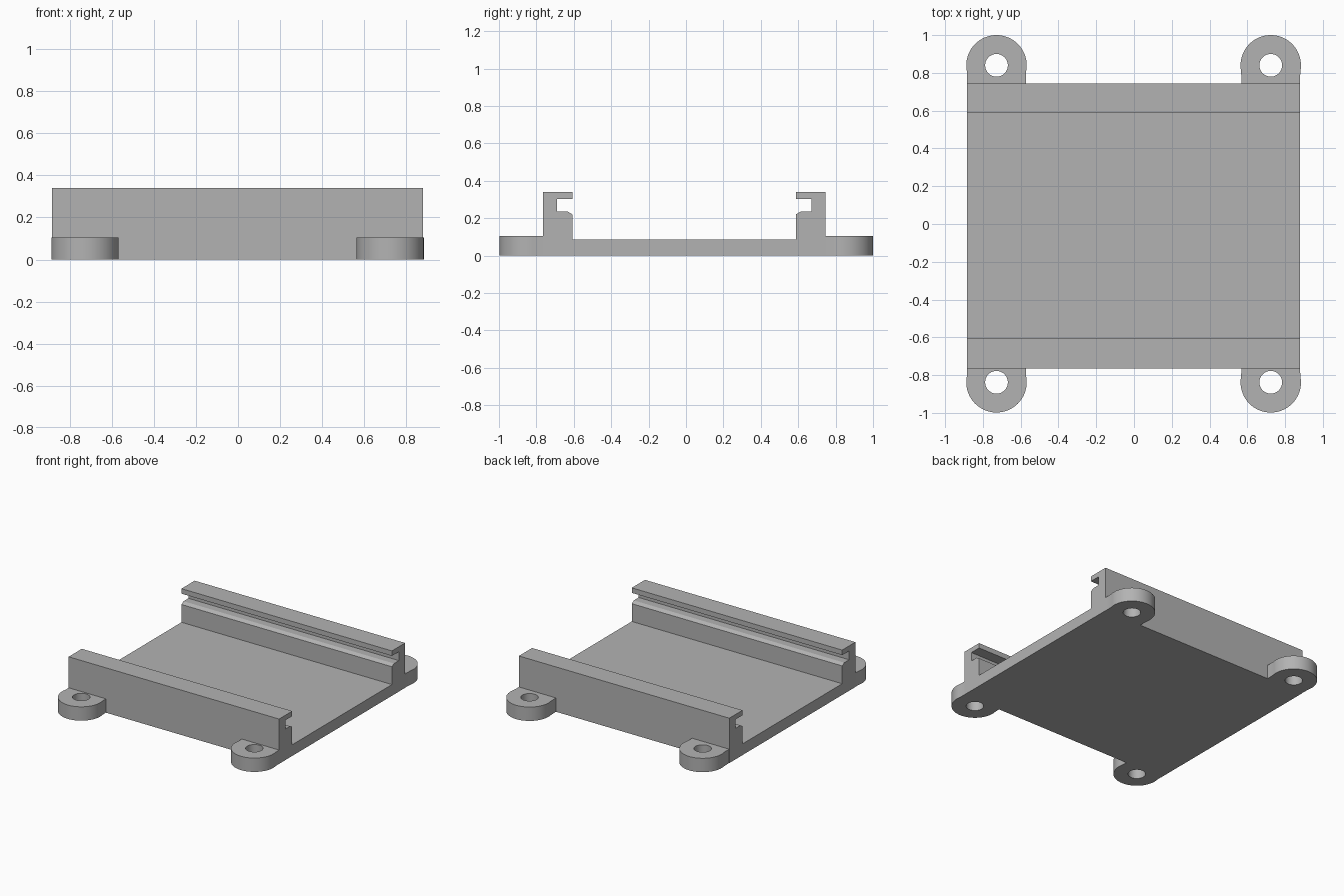
import bpy, bmesh
from math import cos, sin, pi

cube = bpy.data.objects.get("Cube")
if cube:
    bpy.data.objects.remove(cube, do_unlink=True)

grey = bpy.data.materials.new("plain grey")
grey.use_nodes = True
colour = (0.45, 0.45, 0.45, 1)
grey.diffuse_color = colour
grey.node_tree.nodes["Principled BSDF"].inputs["Base Color"].default_value = colour


def finish(bm, name):
    bmesh.ops.remove_doubles(bm, verts=bm.verts, dist=0.0001)
    bmesh.ops.recalc_face_normals(bm, faces=bm.faces)
    mesh = bpy.data.meshes.new(name)
    bm.to_mesh(mesh)
    bm.free()
    mesh.materials.append(grey)
    obj = bpy.data.objects.new(name, mesh)
    bpy.context.collection.objects.link(obj)
    return obj


# Tray: floor and both grooved rails as one extruded cross-section
MID, OUTER, INNER = -0.01, 0.755, 0.597
HALF_X, X_MID = 0.8825, -0.0025
half = [(OUTER, 0), (OUTER, 0.34), (INNER, 0.34), (INNER, 0.302),
        (0.68, 0.302), (0.68, 0.235), (0.622, 0.235), (INNER, 0.22), (INNER, 0.085)]
profile = half + [(-y, z) for y, z in reversed(half)]
bm = bmesh.new()
face = bm.faces.new([bm.verts.new((X_MID - HALF_X, y + MID, z)) for y, z in profile])
ext = bmesh.ops.extrude_face_region(bm, geom=[face])
bmesh.ops.translate(bm, vec=(2 * HALF_X, 0, 0),
                    verts=[v for v in ext["geom"] if isinstance(v, bmesh.types.BMVert)])
finish(bm, "tray_with_rails")


# Mounting tab: rounded plate with a screw hole, squared off against the rail
def mounting_tab(name, cx, cy, side):
    radius, hole, height, half_w, steps = 0.16, 0.06, 0.105, 0.155, 64
    depth = abs(cy - (MID + side * OUTER))
    bm = bmesh.new()
    rings = []
    for i in range(steps):
        a = 2 * pi * i / steps
        grow = 1.6 if sin(a) < -0.24 else 1
        x = radius * cos(a) * grow
        y = max(radius * sin(a) * grow, -depth)
        if sin(a) < -0.2:
            x = max(-half_w, min(half_w, x))
        hx, hy = hole * cos(a), hole * sin(a)
        section = [(x, y, 0), (x, y, height), (hx, hy, height), (hx, hy, 0)]
        rings.append([bm.verts.new((cx + px, cy + side * py, pz)) for px, py, pz in section])
    for i, ring in enumerate(rings):
        after = rings[(i + 1) % steps]
        for k in range(4):
            n = (k + 1) % 4
            bm.faces.new((ring[k], ring[n], after[n], after[k]))
    obj = finish(bm, name)
    bpy.ops.object.select_all(action="DESELECT")
    obj.select_set(True)
    bpy.context.view_layer.objects.active = obj
    bpy.ops.object.shade_smooth_by_angle()


for end, cy, side in (("front", -0.838, -1), ("back", 0.84, 1)):
    for hand, cx in (("right", -0.728), ("left", 0.724)):
        mounting_tab(f"{end}_{hand}_mounting_tab", cx, cy, side)
